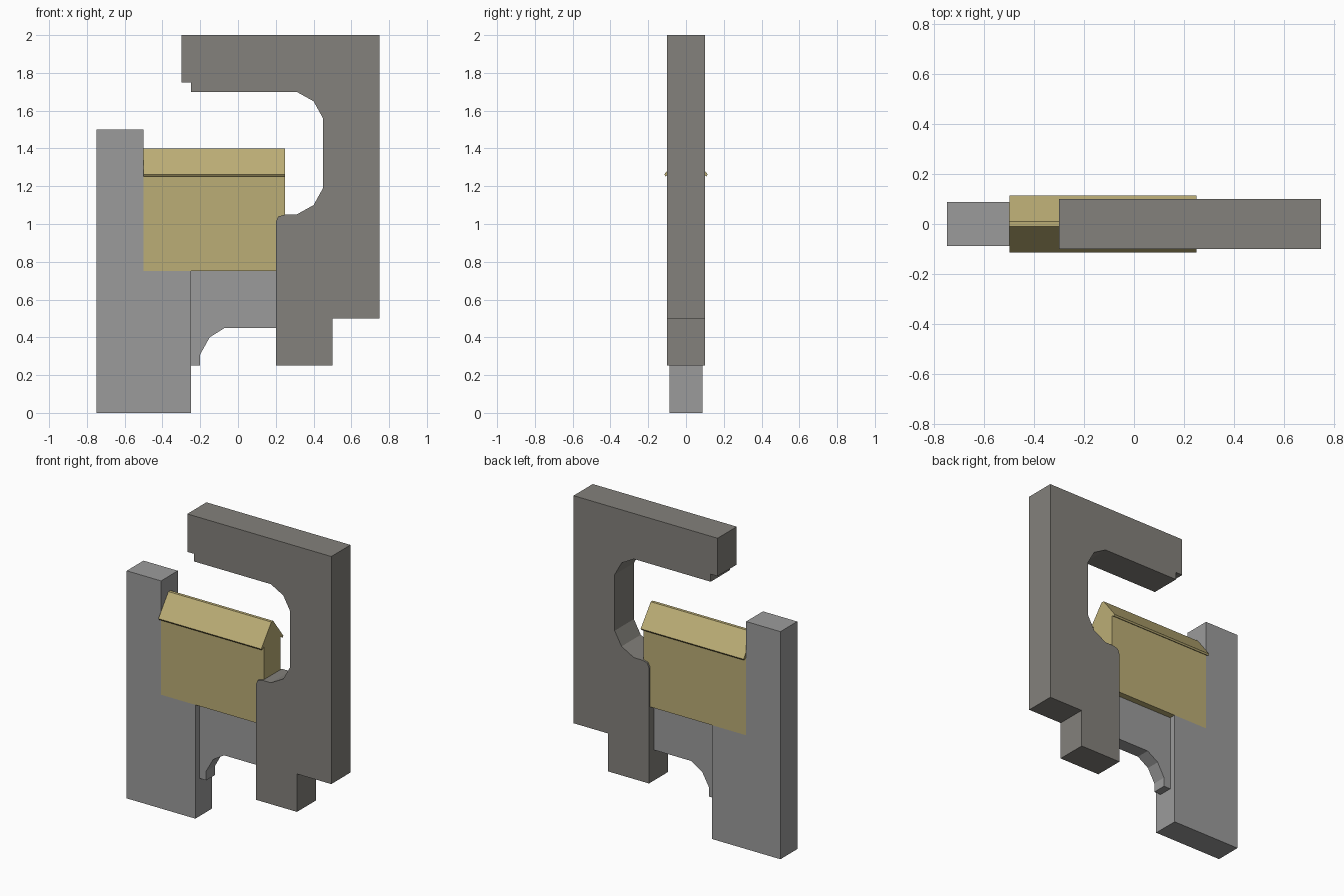
import bpy, bmesh
from mathutils import Vector

if "Cube" in bpy.data.objects:
    bpy.data.objects.remove(bpy.data.objects["Cube"])


def material(name, color):
    m = bpy.data.materials.new(name)
    m.diffuse_color = (*color, 1)
    m.use_nodes = True
    m.node_tree.nodes["Principled BSDF"].inputs["Base Color"].default_value = m.diffuse_color
    return m


def prism(name, profile, direction, mat):
    """Extrude a closed planar profile along a direction."""
    bm = bmesh.new()
    face = bm.faces.new([bm.verts.new(p) for p in profile])
    new = bmesh.ops.extrude_face_region(bm, geom=[face])["geom"]
    verts = [v for v in new if isinstance(v, bmesh.types.BMVert)]
    bmesh.ops.translate(bm, verts=verts, vec=Vector(direction))
    bmesh.ops.recalc_face_normals(bm, faces=bm.faces)
    mesh = bpy.data.meshes.new(name)
    bm.to_mesh(mesh)
    bm.free()
    mesh.materials.append(mat)
    obj = bpy.data.objects.new(name, mesh)
    bpy.context.collection.objects.link(obj)
    return obj


def slab(name, outline, half, mat):
    """Front outline (x, z) given thickness about y = 0."""
    return prism(name, [(x, -half, z) for x, z in outline], (0, 2 * half, 0), mat)


dark = material("dark_stone", (0.23, 0.22, 0.20))
grey = material("light_stone", (0.33, 0.33, 0.33))
gold = material("gold", (0.50, 0.42, 0.18))

# Hooked upper frame
slab("hooked_frame", [
    (-0.30, 2), (-0.30, 1.75), (-0.25, 1.75), (-0.25, 1.70), (0.31, 1.70),
    (0.40, 1.65), (0.45, 1.56), (0.45, 1.19), (0.40, 1.10), (0.31, 1.05),
    (0.25, 1.05), (0.213, 1.04), (0.20, 1.01), (0.20, 0.25), (0.50, 0.25),
    (0.50, 0.50), (0.75, 0.50), (0.75, 2)], 0.1, dark)

# Stepped post
slab("stepped_post", [
    (-0.75, 0), (-0.25, 0), (-0.25, 0.75), (-0.50, 0.75),
    (-0.50, 1.50), (-0.75, 1.50)], 0.0875, grey)

# Thin arched web between the post and the frame
slab("arched_web", [
    (-0.25, 0.25), (-0.20, 0.25), (-0.20, 0.31), (-0.15, 0.40),
    (-0.07, 0.45), (0.20, 0.45), (0.20, 0.75), (-0.25, 0.75)], 0.046, grey)

# Gabled block: half section (y, z) mirrored, with small eaves and flat ridge
half = [(0.0875, 0.75), (0.0875, 1.265), (0.108, 1.252), (0.115, 1.262), (0.01, 1.40)]
section = half + [(-y, z) for y, z in reversed(half)]
prism("gabled_block", [(-0.50, y, z) for y, z in section], (0.75, 0, 0), gold)
